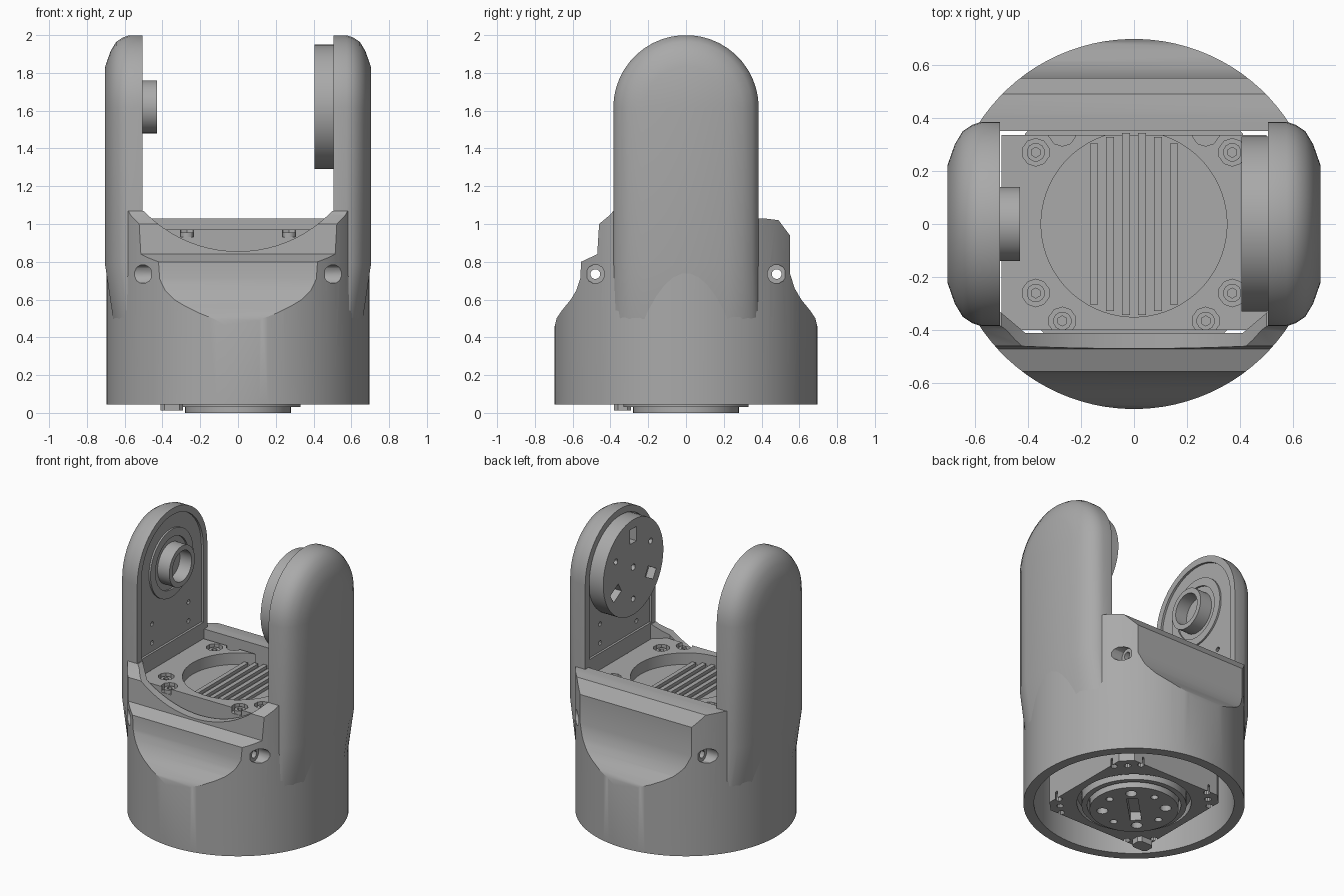
import bpy, bmesh, math
from math import sin, cos, pi, sqrt
from mathutils import Vector

old = bpy.data.objects.get("Cube")
if old:
    bpy.data.objects.remove(old, do_unlink=True)

grey = bpy.data.materials.new("plain grey")
grey.use_nodes = True
COLOUR = (0.4, 0.4, 0.4, 1)
grey.diffuse_color = COLOUR
grey.node_tree.nodes["Principled BSDF"].inputs["Base Color"].default_value = COLOUR


def finish(name, bm):
    bmesh.ops.recalc_face_normals(bm, faces=bm.faces)
    me = bpy.data.meshes.new(name)
    bm.to_mesh(me)
    bm.free()
    me.materials.append(grey)
    ob = bpy.data.objects.new(name, me)
    bpy.context.collection.objects.link(ob)
    return ob


def prism(name, pts, axis, lo, hi):
    """Extrude a 2D outline along an axis."""
    place = {"x": lambda a, b, t: (t, a, b), "y": lambda a, b, t: (a, t, b),
             "z": lambda a, b, t: (a, b, t)}[axis]
    bm = bmesh.new()
    face = bm.faces.new([bm.verts.new(place(a, b, lo)) for a, b in pts])
    new = bmesh.ops.extrude_face_region(bm, geom=[face])["geom"]
    step = Vector(place(0, 0, hi - lo))
    bmesh.ops.translate(bm, vec=step, verts=[v for v in new if isinstance(v, bmesh.types.BMVert)])
    return finish(name, bm)


def circle(a, b, r, n=48):
    return [(a + r * cos(2 * pi * (i + .5) / n), b + r * sin(2 * pi * (i + .5) / n)) for i in range(n)]


def rod(name, axis, a, b, r, lo, hi, n=48):
    return prism(name, circle(a, b, r, n), axis, lo, hi)


def rect(a0, a1, b0, b1, c=0.0):
    if not c:
        return [(a0, b0), (a1, b0), (a1, b1), (a0, b1)]
    return [(a0 + c, b0), (a1 - c, b0), (a1, b0 + c), (a1, b1 - c),
            (a1 - c, b1), (a0 + c, b1), (a0, b1 - c), (a0, b0 + c)]


def stadium(inset, bottom, steps=23):
    """Round-topped arm outline in y and z."""
    w = .385 - inset
    arc = [(w * cos(pi * i / steps), 1.615 + w * sin(pi * i / steps)) for i in range(steps + 1)]
    return [(w, bottom)] + arc + [(-w, bottom)]


def boolean(ob, cutters, op="DIFFERENCE"):
    for c in cutters:
        m = ob.modifiers.new("cut", "BOOLEAN")
        m.operation, m.solver, m.object = op, "EXACT", c
    bpy.context.view_layer.update()
    ob_eval = ob.evaluated_get(bpy.context.evaluated_depsgraph_get())
    me = bpy.data.meshes.new_from_object(ob_eval)
    ob.modifiers.clear()
    ob.data = me
    for c in cutters:
        bpy.data.objects.remove(c, do_unlink=True)
    return ob


# Shell: round body trimmed by the stepped shoulder profile
shell = rod("shell", "z", 0, 0, .697, .045, 1.2, 96)
profile = [(-.75, 0), (-.75, .42), (-.697, .45), (-.685, .5), (-.655, .545), (-.61, .6), (-.58, .65),
           (-.56, .71), (-.555, .8), (-.47, .84), (-.46, 1.0), (-.40, 1.05), (-.385, 1.07), (-.3, 1.07),
           (.3, 1.03), (.41, 1.03), (.49, 1.02), (.55, .94), (.55, .74), (.575, .66), (.61, .6),
           (.655, .545), (.685, .5), (.697, .45), (.75, .42), (.75, 0)]
boolean(shell, [prism("trim", profile, "x", -1, 1)], "INTERSECT")
arc = [(.5 * i / 10, 1.545 - sqrt(.69 ** 2 - (.5 * i / 10) ** 2)) for i in range(-10, 11)]
cuts = [
    rod("hollow", "z", 0, 0, .63, -.1, .44, 96),
    prism("bay", [(-.41, -.41), (.41, -.41), (.505, -.33), (.505, .35), (-.505, .35), (-.505, -.33)],
          "z", -.1, 1.3),
    prism("scoop", arc + [(.5, 1.3), (-.5, 1.3)], "y", -.8, -.3),
]
for y in (-.48, .48):
    cuts.append(rod("bolt_hole", "x", y, .735, .026, -1, 1, 12))
    for s in (-1, 1):
        cuts.append(rod("bolt_seat", "x", y, .735, .05, min(s * .46, s), max(s * .46, s), 12))
boolean(shell, cuts)


# Arms: stacked stadium sections that melt into the round body at the foot
def make_arm(name, side):
    bm = bmesh.new()
    rings = []
    for x, inset in ((.505, 0), (.575, 0), (.61, .012), (.645, .035), (.675, .085), (.703, .165)):
        outline = stadium(inset, .78)
        w = outline[0][0]
        ring = []
        for y, z in [(w, .45)] + outline + [(-w, .45)]:
            px = min(x, sqrt(.69 ** 2 - y * y)) if z < .5 else x
            ring.append(bm.verts.new((side * px, y, z)))
        rings.append(ring)
    n = len(rings[0])
    for a, b in zip(rings, rings[1:]):
        for i in range(n):
            j = (i + 1) % n
            bm.faces.new((a[i], a[j], b[j], b[i]))
    for ring in (rings[0], rings[-1]):
        for i in range(n // 2 - 1):
            bm.faces.new((ring[i], ring[i + 1], ring[n - 2 - i], ring[n - 1 - i]))
    arm = finish(name, bm)
    lo, hi = sorted((side * .49, side * .52))
    panel = prism("panel", stadium(.045, 1.08), "x", lo, hi)
    lo, hi = sorted((side * .49, side * .55))
    holes = [rod("hole", "x", y, z, .016, lo, hi, 10) for y in (-.2, .2) for z in (1.14, 1.27)]
    return boolean(arm, [panel] + holes)


left_arm = make_arm("left_arm", 1)
right_arm = make_arm("right_arm", -1)

# Left drive disc with slots and small holes
drive_disc = rod("drive_disc", "x", 0, 1.62, .33, .405, .53, 64)
cuts = []
for k in range(3):
    t = pi / 2 + k * 2 * pi / 3
    d, n = Vector((cos(t), sin(t))), Vector((-sin(t), cos(t)))
    corners = [d * a + n * b + Vector((0, 1.62)) for a, b in rect(.17, .27, -.035, .035)]
    cuts.append(prism("slot", [tuple(c) for c in corners], "x", .39, .46))
    t += pi / 3
    cuts.append(rod("hole", "x", .22 * cos(t), 1.62 + .22 * sin(t), .02, .39, .46, 12))
cuts.append(rod("hole", "x", 0, 1.62, .022, .39, .46, 12))
boolean(drive_disc, cuts)

# Right pivot: hollow boss on a stepped ring
pivot_boss = rod("pivot_boss", "x", 0, 1.62, .14, -.53, -.43)
boolean(pivot_boss, [rod("bore", "x", 0, 1.62, .105, -.525, -.4)])
pivot_ring = rod("pivot_ring", "x", 0, 1.62, .235, -.53, -.508)
boolean(pivot_ring, [rod("bore", "x", 0, 1.62, .18, -.6, -.4)])

# Servo deck with round recess and screw seats
deck = prism("deck", rect(-.5, .5, -.4, .335), "z", .4, .97)
screws = [(sx * x, y) for sx in (-1, 1) for x, y in ((.37, .27), (.37, -.26), (.27, -.365))]
cuts = [rod("recess", "z", 0, 0, .35, .89, 1.1, 64)]
cuts += [rod("seat", "z", x, y, .052, .93, 1.1, 10) for x, y in screws]
cuts += [rod("seat", "z", x, .345, .052, .93, 1.1, 10) for x in (-.27, .27)]
boolean(deck, cuts)
for i, (x, y) in enumerate(screws):
    head = rod("screw_%d" % i, "z", x, y, .035, .92, .955, 12)
    boolean(head, [rod("socket", "z", x, y, .019, .935, 1, 6)])

# Cooling ribs in the recess
for i in range(6):
    x = -.15 + .06 * i
    h = sqrt(.345 ** 2 - (abs(x) + .015) ** 2)
    prism("rib_%d" % i, rect(x - .015, x + .015, -h, h), "z", .88, .912)

# Servo underside: case, ring groove and mounting lug
case = prism("servo_case", rect(-.41, .41, -.41, .41, .07), "z", .05, .5)
cuts = [rod("well", "z", 0, 0, .36, 0, .11, 64)]
for s in (-1, 1):
    cuts += [rod("hole", "z", s * (.33 + a), s * (.33 - a), .022, 0, .1, 10) for a in (-.06, 0, .06)]
    cuts += [rod("hole", "z", s * (.33 + a), -s * (.33 - a), .022, 0, .1, 10) for a in (-.06, 0, .06)]
boolean(case, cuts)
prism("mounting_lug", rect(-.41, -.29, -.38, -.29, .02), "z", .012, .12)
lip = rod("horn_lip", "z", 0, 0, .33, .03, .15, 64)
boolean(lip, [rod("bore", "z", 0, 0, .295, 0, .2, 64)])

# Output horn with centre slot and bolt holes
horn = rod("output_horn", "z", 0, 0, .28, 0, .2, 64)
cuts = [prism("slot", [(-.12, -.07), (-.07, -.12), (.12, .07), (.07, .12)], "z", -.1, .06)]
for k in range(8):
    t = k * pi / 4
    cuts.append(rod("hole", "z", .2 * cos(t), .2 * sin(t), .036 if k % 2 else .024, -.1, .06, 12))
boolean(horn, cuts)

# Smooth shading with crisp edges
bpy.ops.object.select_all(action="DESELECT")
for ob in bpy.context.collection.objects:
    if ob.type == "MESH" and ob.data.materials and ob.data.materials[0] == grey:
        ob.select_set(True)
        bpy.context.view_layer.objects.active = ob
bpy.ops.object.shade_smooth_by_angle(angle=math.radians(30))
